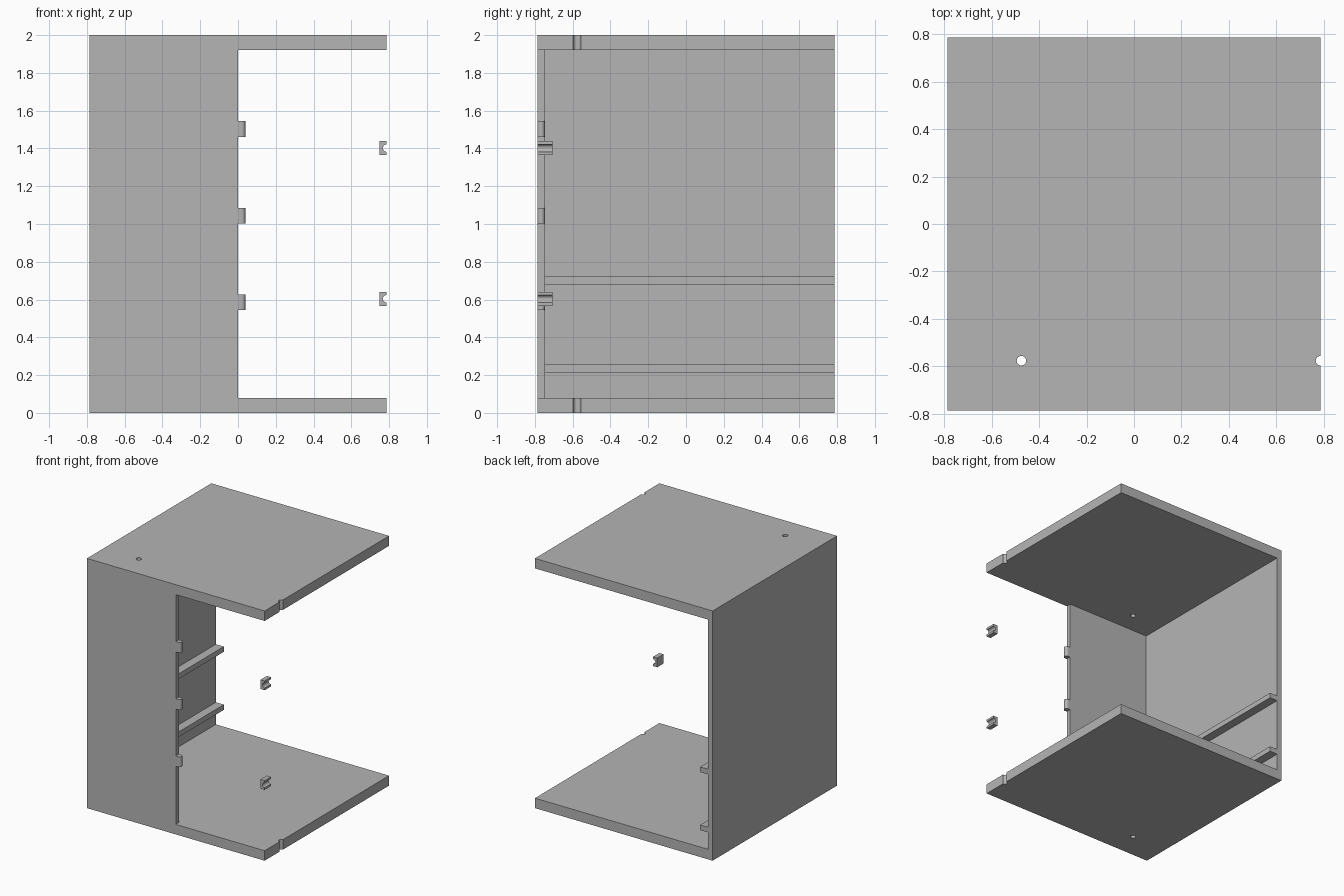
import bpy, bmesh, math
from mathutils import Vector

if "Cube" in bpy.data.objects:
    bpy.data.objects.remove(bpy.data.objects["Cube"], do_unlink=True)

HALF, TOP, PLATE, PANEL = 0.787, 2.0, 0.08, 0.04
PIN = 0.02  # radius of pin holes and clip grooves

grey = bpy.data.materials.new("light grey")
grey.use_nodes = True
grey.diffuse_color = (0.46, 0.46, 0.46, 1)
grey.node_tree.nodes["Principled BSDF"].inputs["Base Color"].default_value = grey.diffuse_color


def add_object(name, bm):
    bmesh.ops.recalc_face_normals(bm, faces=bm.faces)
    mesh = bpy.data.meshes.new(name)
    bm.to_mesh(mesh)
    bm.free()
    mesh.materials.append(grey)
    obj = bpy.data.objects.new(name, mesh)
    bpy.context.collection.objects.link(obj)
    return obj


def select_only(obj):
    bpy.ops.object.select_all(action='DESELECT')
    obj.select_set(True)
    bpy.context.view_layer.objects.active = obj


def prism(name, points, depth):
    """Extrude a closed outline along a vector."""
    bm = bmesh.new()
    face = bm.faces.new([bm.verts.new(p) for p in points])
    out = bmesh.ops.extrude_face_region(bm, geom=[face], use_keep_orig=True)
    moved = [v for v in out["geom"] if isinstance(v, bmesh.types.BMVert)]
    bmesh.ops.translate(bm, verts=moved, vec=Vector(depth))
    return add_object(name, bm)


def box(name, x, y, z):
    outline = [(x[0], y[0], z[0]), (x[1], y[0], z[0]), (x[1], y[1], z[0]), (x[0], y[1], z[0])]
    return prism(name, outline, (0, 0, z[1] - z[0]))


def arc(cx, cy, radius, start, end, steps=12):
    angles = [math.radians(start + (end - start) * i / steps) for i in range(steps + 1)]
    return [(cx + radius * math.cos(a), cy + radius * math.sin(a)) for a in angles]


def smooth(obj):
    select_only(obj)
    bpy.ops.object.shade_smooth_by_angle(angle=math.radians(30))


def drill(obj, x, y):
    """Cut a vertical pin hole through a plate."""
    ring = [(px, py, -1) for px, py in arc(x, y, PIN, 0, 360, 24)[:-1]]
    cutter = prism("hole_cutter", ring, (0, 0, 4))
    cutter.hide_render = True
    mod = obj.modifiers.new("hole", 'BOOLEAN')
    mod.operation, mod.object, mod.solver = 'DIFFERENCE', cutter, 'EXACT'
    select_only(obj)
    bpy.ops.object.modifier_apply(modifier=mod.name)
    bpy.data.objects.remove(cutter, do_unlink=True)


# Top and bottom plates with a pin hole and an edge notch
for name, z in (("bottom_plate", 0), ("top_plate", TOP - PLATE)):
    plate = box(name, (-HALF, HALF), (-HALF, HALF), (z, z + PLATE))
    for hole_x in (-0.475, HALF):
        drill(plate, hole_x, -0.577)
    smooth(plate)

# Side wall and half-width front panel
inner = (PLATE, TOP - PLATE)
box("side_wall", (-HALF, -HALF + PANEL), (-HALF, HALF), inner)
box("front_panel", (-HALF + PANEL, 0), (-HALF, -HALF + PANEL), inner)

# Shelf rails along the side wall
for i, z in enumerate((0.215, 0.68)):
    box(f"shelf_rail_{i + 1}", (-HALF + PANEL, -HALF + PANEL + 0.07),
        (-HALF + PANEL, HALF), (z, z + 0.042))

# Rounded hinge knuckles on the edge of the front panel
for i, z in enumerate((0.545, 1.003, 1.461)):
    cy = -HALF + PANEL / 2
    outline = [(0, -HALF)] + arc(0.019, cy, 0.02, -90, 90) + [(0, -HALF + PANEL)]
    smooth(prism(f"hinge_knuckle_{i + 1}", [(x, y, z) for x, y in outline], (0, 0, 0.083)))

# Grooved clips on the open side
for i, z in enumerate((0.604, 1.402)):
    left, right, h = 0.75, HALF, 0.037
    outline = [(left, z - h), (right, z - h)] + arc(right, z, PIN, 270, 90) + [(right, z + h), (left, z + h)]
    smooth(prism(f"groove_clip_{i + 1}", [(x, -HALF, zz) for x, zz in outline], (0, 0.08, 0)))
